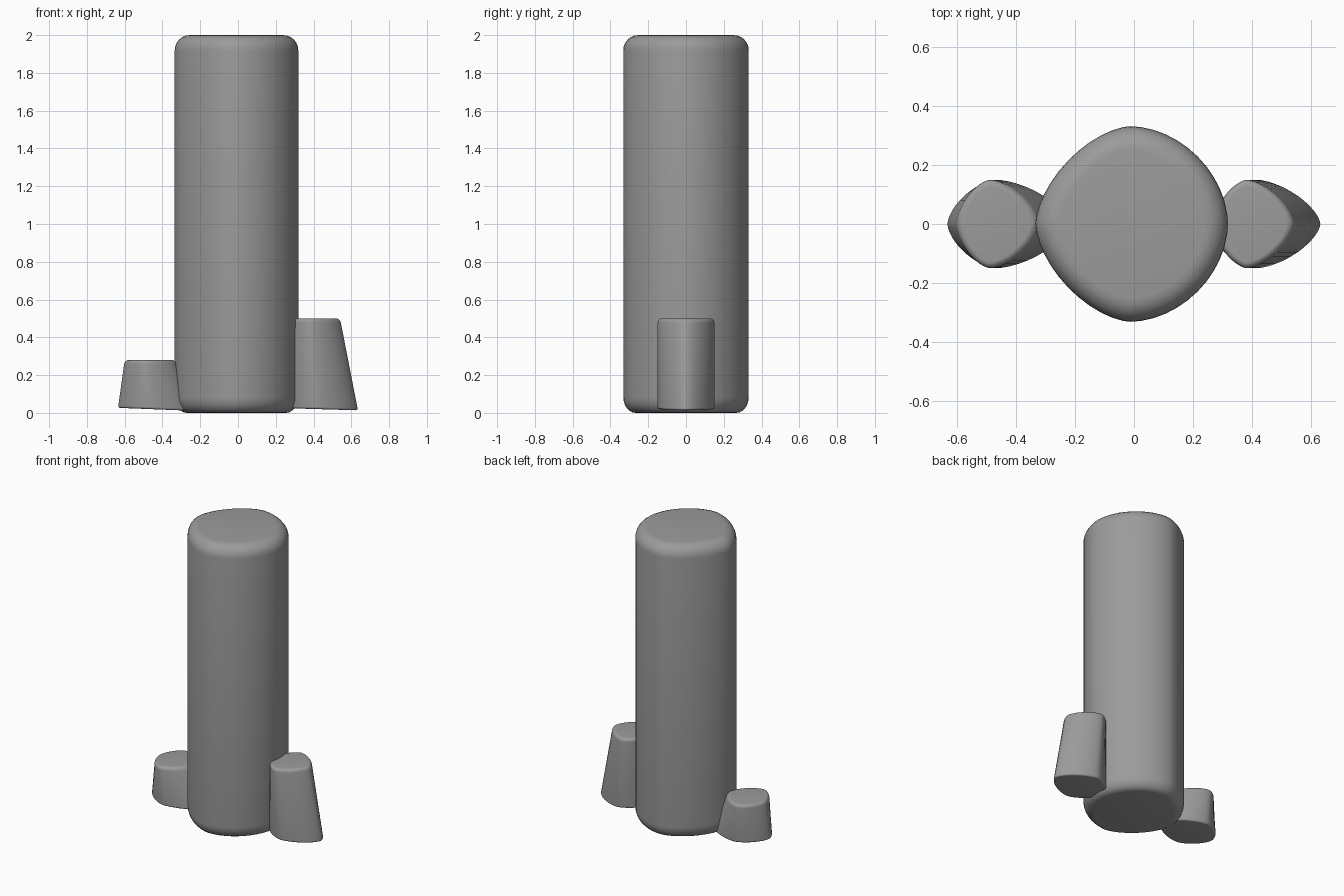
import bpy, bmesh, math

if "Cube" in bpy.data.objects:
    bpy.data.objects.remove(bpy.data.objects["Cube"])

N = 48     # points around each section
STEPS = 6  # rings in each rounded rim

grey = bpy.data.materials.new("dark_grey")
grey.diffuse_color = (0.33, 0.33, 0.33, 1)
grey.use_nodes = True
grey.node_tree.nodes["Principled BSDF"].inputs["Base Color"].default_value = grey.diffuse_color


def section(x_left, x_mid, x_right, half, p_left, p_right):
    """Soft diamond outline, with its own roundness on each side."""
    pts = []
    for i in range(N):
        a = 2 * math.pi * i / N
        c, s = math.cos(a), math.sin(a)
        p, rx = (p_right, x_right - x_mid) if c > 0 else (p_left, x_mid - x_left)
        pts.append((x_mid + math.copysign(abs(c) ** (2 / p), c) * rx,
                    math.copysign(abs(s) ** (2 / p), s) * half))
    return pts


def loft(name, bottom, top, z0, z1, rim0, rim1, powers, tilt=0.0):
    """Column between two sections; rims are (inset, height) roundings."""
    arc = [(1 - math.cos(a), 1 - math.sin(a))
           for a in (k / STEPS * math.pi / 2 for k in range(STEPS + 1))]
    stations = [(z0 + rim0[1] * v, rim0[0] * u) for u, v in reversed(arc)]
    stations += [(z1 - rim1[1] * v, rim1[0] * u) for u, v in arc]

    bm = bmesh.new()
    rings = []
    for z, inset in stations:
        t = (z - z0) / (z1 - z0)
        l, m, r, h = [b + (c - b) * t for b, c in zip(bottom, top)]
        pts = section(l + inset, m, r - inset, h - inset, *powers)
        rings.append([bm.verts.new((x, y, z + tilt * (x - m) * (1 - t)))
                      for x, y in pts])
    for a, b in zip(rings, rings[1:]):
        for i in range(N):
            j = (i + 1) % N
            bm.faces.new((a[i], a[j], b[j], b[i]))
    bm.faces.new(rings[0])
    bm.faces.new(rings[-1])
    bmesh.ops.recalc_face_normals(bm, faces=bm.faces)
    me = bpy.data.meshes.new(name)
    bm.to_mesh(me)
    bm.free()
    me.materials.append(grey)
    ob = bpy.data.objects.new(name, me)
    bpy.context.collection.objects.link(ob)
    bpy.ops.object.select_all(action='DESELECT')
    bpy.context.view_layer.objects.active = ob
    ob.select_set(True)
    bpy.ops.object.shade_smooth_by_angle(angle=math.radians(50))


# Sections are (left x, widest x, right x, half depth)
# Tall main trunk
trunk = (-0.335, -0.013, 0.319, 0.332)
loft("main_trunk", trunk, trunk, 0.0, 2.0, (0.065, 0.085), (0.08, 0.08), (1.62, 1.87))

# Taller side stump, leaning inwards
loft("tall_stump", (0.25, 0.42, 0.635, 0.15), (0.27, 0.382, 0.54, 0.15),
     0.02, 0.50, (0.012, 0.012), (0.022, 0.022), (1.6, 1.55), tilt=-0.03)

# Short side stump, flaring at the foot
loft("short_stump", (-0.635, -0.465, -0.22, 0.15), (-0.6, -0.49, -0.33, 0.15),
     0.02, 0.28, (0.012, 0.012), (0.022, 0.022), (1.6, 1.6), tilt=-0.04)
